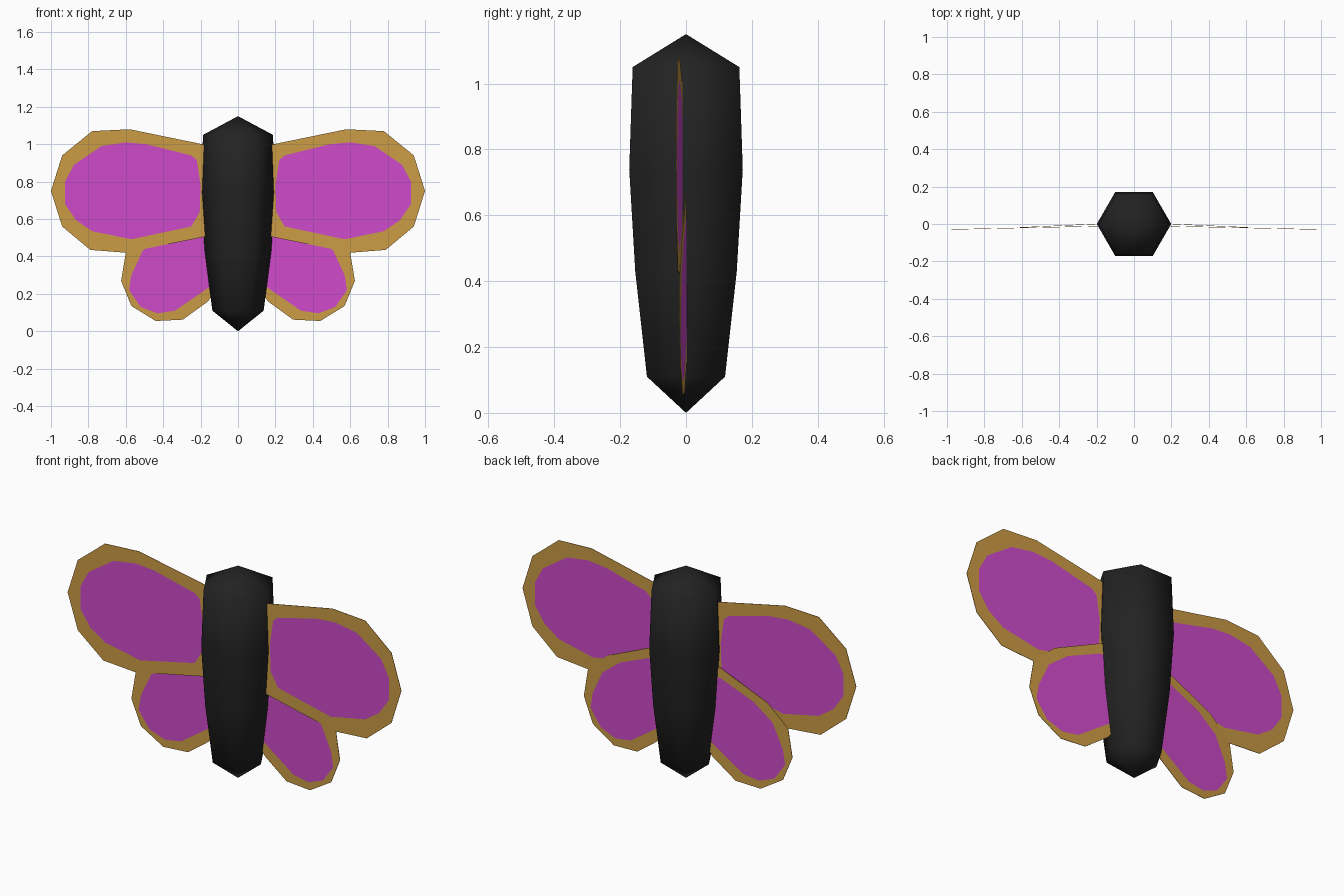
import bpy, bmesh, math

if "Cube" in bpy.data.objects:
    bpy.data.objects.remove(bpy.data.objects["Cube"])


def material(name, rgb):
    m = bpy.data.materials.new(name)
    m.diffuse_color = (*rgb, 1)
    m.use_nodes = True
    m.node_tree.nodes["Principled BSDF"].inputs["Base Color"].default_value = m.diffuse_color
    return m


BLACK = material("soft black", (0.016, 0.016, 0.016))
GOLD = material("golden brown", (0.60, 0.33, 0.06))
PINK = material("orchid pink", (0.62, 0.07, 0.59))


def finish(bm, name, mats):
    me = bpy.data.meshes.new(name)
    bm.to_mesh(me)
    bm.free()
    ob = bpy.data.objects.new(name, me)
    bpy.context.collection.objects.link(ob)
    for m in mats:
        me.materials.append(m)
    return ob


# Body: six-sided spindle, corners on the x axis, pointed at both ends
bm = bmesh.new()
rings = []
for z, r in [(0.11, 0.137), (0.43, 0.178), (0.74, 0.199), (1.05, 0.187)]:
    rings.append([bm.verts.new((r * math.cos(k * math.pi / 3),
                                r * math.sin(k * math.pi / 3), z)) for k in range(6)])
bottom, top = bm.verts.new((0, 0, 0)), bm.verts.new((0, 0, 1.15))
for k in range(6):
    n = (k + 1) % 6
    for a, b in zip(rings, rings[1:]):
        bm.faces.new((a[k], a[n], b[n], b[k]))
    bm.faces.new((bottom, rings[0][n], rings[0][k]))
    bm.faces.new((rings[-1][k], rings[-1][n], top))
for f in bm.faces:
    f.smooth = True
finish(bm, "body", [BLACK])


def wing(name, outline, patch, depth, side):
    """Thin wing: gold border around a pink patch, swept slightly forward."""
    bm = bmesh.new()

    def loop(points):
        vs = [bm.verts.new((side * x, 0, z)) for x, z in points]
        return vs, [bm.edges.new((v, vs[(i + 1) % len(vs)])) for i, v in enumerate(vs)]

    _, outer = loop(outline)
    inner_verts, inner = loop(patch)
    # border first, then the coloured patch in its hole
    bmesh.ops.triangle_fill(bm, edges=outer + inner, use_beauty=True, normal=(0, -1, 0))
    pink = bm.faces.new(inner_verts)
    pink.material_index = 1
    bmesh.ops.triangulate(bm, faces=[pink])
    for f in bm.faces:
        f.normal_update()
        if f.normal.y > 0:
            f.normal_flip()
    for v in bm.verts:
        v.co.y = depth(abs(v.co.x))
    ob = finish(bm, name, [GOLD, PINK])
    mod = ob.modifiers.new("thickness", 'SOLIDIFY')
    mod.thickness = 0.002
    mod.offset = 0


# Wing outlines and patches as (x, z)
upper_edge = [(0.08, 0.97), (0.19, 1.0), (0.58, 1.08), (0.78, 1.07), (0.94, 0.94), (1.0, 0.75),
              (0.94, 0.56), (0.79, 0.435), (0.60, 0.42), (0.18, 0.505), (0.08, 0.53)]
upper_patch = [(0.25, 0.94), (0.49, 1.0), (0.60, 1.01), (0.73, 0.99), (0.877, 0.89),
               (0.925, 0.80), (0.925, 0.68), (0.866, 0.594), (0.78, 0.535), (0.57, 0.492),
               (0.25, 0.56), (0.205, 0.636), (0.20, 0.78), (0.22, 0.915)]
lower_edge = [(0.08, 0.68), (0.21, 0.65), (0.48, 0.53), (0.60, 0.42), (0.625, 0.27),
              (0.57, 0.135), (0.44, 0.055), (0.295, 0.062), (0.16, 0.16), (0.08, 0.27)]
lower_patch = [(0.14, 0.60), (0.21, 0.595), (0.40, 0.515), (0.51, 0.43), (0.57, 0.30),
               (0.583, 0.22), (0.52, 0.13), (0.43, 0.096), (0.337, 0.11), (0.155, 0.235),
               (0.12, 0.30)]

for side, label in ((1, "right"), (-1, "left")):
    wing("upper_wing_" + label, upper_edge, upper_patch,
         lambda x: -0.012 - 0.022 * (x - 0.2), side)
    wing("lower_wing_" + label, lower_edge, lower_patch,
         lambda x: -0.045 * (x - 0.2), side)
